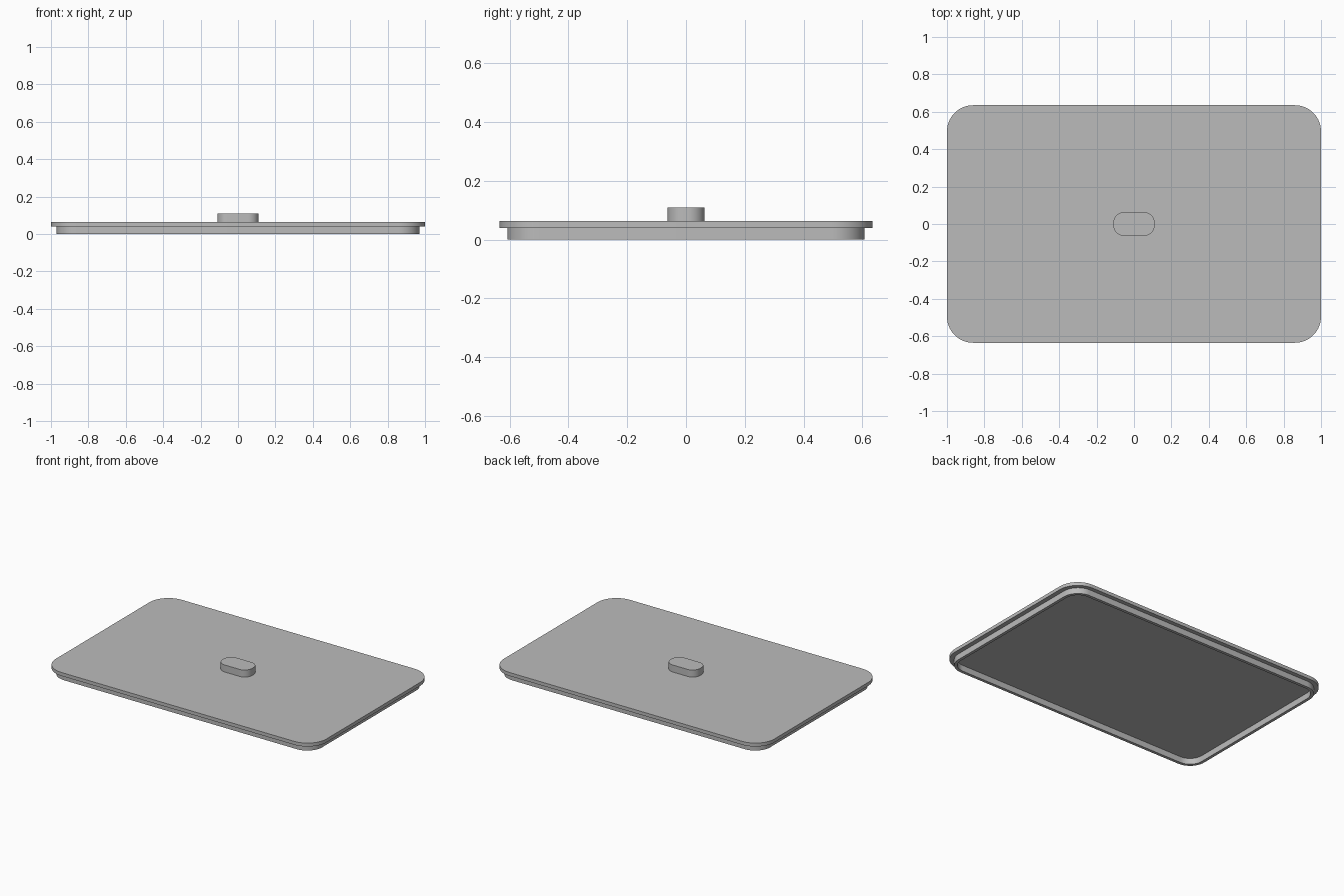
import bpy
import bmesh
from math import cos, sin, pi, radians

cube = bpy.data.objects.get("Cube")
if cube:
    bpy.data.objects.remove(cube, do_unlink=True)

grey = bpy.data.materials.new("neutral grey")
grey.use_nodes = True
colour = (0.5, 0.5, 0.5, 1)
grey.diffuse_color = colour
grey.node_tree.nodes["Principled BSDF"].inputs["Base Color"].default_value = colour


def rounded_loop(bm, hx, hy, r, z, steps=14):
    """Ring of vertices around a rounded rectangle."""
    verts = []
    for i, (sx, sy) in enumerate([(1, 1), (-1, 1), (-1, -1), (1, -1)]):
        for k in range(steps + 1):
            a = (i + k / steps) * pi / 2
            verts.append(bm.verts.new((sx * (hx - r) + r * cos(a),
                                       sy * (hy - r) + r * sin(a), z)))
    return verts


def loft(name, sections, closed=False):
    """Skin rounded rectangles; cap the ends or join the last to the first."""
    bm = bmesh.new()
    loops = [rounded_loop(bm, *s) for s in sections]
    pairs = list(zip(loops, loops[1:]))
    if closed:
        pairs.append((loops[-1], loops[0]))
    else:
        bm.faces.new(loops[0][::-1])
        bm.faces.new(loops[-1])
    for low, high in pairs:
        n = len(low)
        for i in range(n):
            j = (i + 1) % n
            bm.faces.new((low[i], low[j], high[j], high[i]))
    bmesh.ops.recalc_face_normals(bm, faces=bm.faces)
    mesh = bpy.data.meshes.new(name)
    bm.to_mesh(mesh)
    bm.free()
    mesh.materials.append(grey)
    obj = bpy.data.objects.new(name, mesh)
    bpy.context.collection.objects.link(obj)
    bpy.ops.object.select_all(action="DESELECT")
    obj.select_set(True)
    bpy.context.view_layer.objects.active = obj
    bpy.ops.object.shade_smooth_by_angle(angle=radians(30))
    return obj


# Overhanging lid plate
base, top = 0.04, 0.063
loft("lid_plate", [(1, 0.635, 0.14, base), (1, 0.635, 0.14, top)])

# Thin locating rim under the plate, open in the middle
outer, inner = (0.97, 0.607, 0.11), (0.95, 0.587, 0.09)
loft("locating_rim", [(*outer, 0), (*outer, base), (*inner, base), (*inner, 0)], closed=True)

# Low rounded grip in the middle of the lid
loft("grip", [(0.11, 0.063, 0.055, top), (0.11, 0.063, 0.055, 0.11)])
